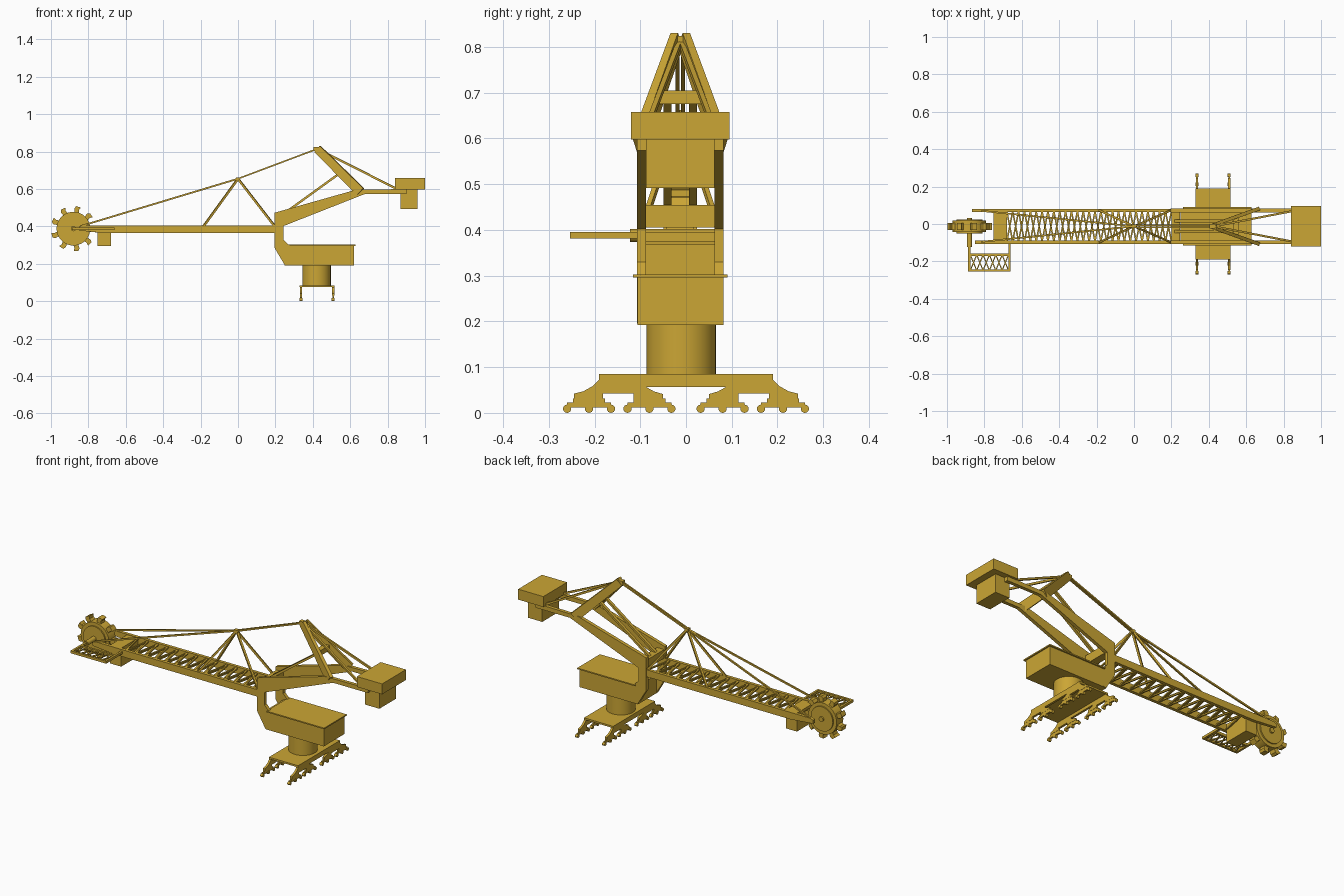
import bpy, bmesh
from math import sin, cos, pi
from mathutils import Vector

if "Cube" in bpy.data.objects:
    bpy.data.objects.remove(bpy.data.objects["Cube"])

CY = -0.0125          # centre line of the upper works
gold = bpy.data.materials.new("ochre_paint")
gold.diffuse_color = (0.60, 0.38, 0.035, 1)
gold.use_nodes = True
gold.node_tree.nodes["Principled BSDF"].inputs["Base Color"].default_value = gold.diffuse_color


def finish(name, bm, smooth=False):
    bmesh.ops.recalc_face_normals(bm, faces=bm.faces)
    me = bpy.data.meshes.new(name)
    bm.to_mesh(me)
    bm.free()
    ob = bpy.data.objects.new(name, me)
    bpy.context.collection.objects.link(ob)
    me.materials.append(gold)
    if smooth:
        bpy.ops.object.select_all(action='DESELECT')
        bpy.context.view_layer.objects.active = ob
        ob.select_set(True)
        bpy.ops.object.shade_smooth_by_angle()
    return ob


def add_prism(bm, pts, lo, hi, axis):
    """Extrude a 2D profile (xz for axis y, yz for axis x)."""
    def at(p, d):
        return (p[0], d, p[1]) if axis == 'y' else (d, p[0], p[1])
    a = [bm.verts.new(at(p, lo)) for p in pts]
    b = [bm.verts.new(at(p, hi)) for p in pts]
    bm.faces.new(a)
    bm.faces.new(b[::-1])
    for i in range(len(pts)):
        j = (i + 1) % len(pts)
        bm.faces.new((a[i], a[j], b[j], b[i]))


def add_box(bm, x0, x1, y0, y1, z0, z1):
    add_prism(bm, [(x0, z0), (x1, z0), (x1, z1), (x0, z1)], y0, y1, 'y')


def add_bar(bm, p, q, w, h=None, w2=None):
    """Square bar from p to q, w across and h deep, optionally tapering."""
    p, q, h = Vector(p), Vector(q), h or w
    d = (q - p).normalized()
    side = d.cross(Vector((0, 0, 1)))
    side = side.normalized() if side.length > 1e-4 else Vector((0, 1, 0))
    up = side.cross(d)
    rings = []
    for c, k in ((p, 1), (q, (w2 or w) / w)):
        rings.append([bm.verts.new(c + side * sx * w * k / 2 + up * sz * h * k / 2)
                      for sx, sz in ((-1, -1), (1, -1), (1, 1), (-1, 1))])
    a, b = rings
    bm.faces.new(a)
    bm.faces.new(b[::-1])
    for i in range(4):
        j = (i + 1) % 4
        bm.faces.new((a[i], a[j], b[j], b[i]))


def circle(cx, cz, r, n):
    return [(cx + r * cos(2 * pi * i / n), cz + r * sin(2 * pi * i / n)) for i in range(n)]


def box(name, *dims):
    bm = bmesh.new()
    add_box(bm, *dims)
    return finish(name, bm)


# undercarriage: deck, arched leg frames, bogies and rail wheels
box("base_deck", 0.33, 0.515, -0.19, 0.19, 0.075, 0.085)
half = [(0.19, 0.083), (0.19, 0.073), (0.205, 0.058), (0.225, 0.047), (0.245, 0.042),
        (0.245, 0.03), (0.182, 0.03), (0.182, 0.042), (0.115, 0.042), (0.115, 0.03),
        (0.05, 0.03), (0.05, 0.041), (0.07, 0.047), (0.088, 0.057)]
legs, bogies, wheels = bmesh.new(), bmesh.new(), bmesh.new()
for x in (0.337, 0.509):
    add_prism(legs, half + [(-y, z) for y, z in half[::-1]], x - 0.006, x + 0.006, 'x')
    for s in (-1, 1):
        for c in (0.08, 0.212):
            y = s * c
            add_box(bogies, x - 0.005, x + 0.005, y - 0.048, y + 0.048, 0.012, 0.023)
            add_box(bogies, x - 0.005, x + 0.005, y - 0.035, y + 0.035, 0.022, 0.031)
            for o in (-0.048, 0, 0.048):
                add_prism(wheels, circle(y + o, 0.009, 0.009, 16), x - 0.008, x + 0.008, 'x')
finish("leg_frames", legs)
finish("bogies", bogies)
finish("rail_wheels", wheels, True)

# slewing column and machine house
bm = bmesh.new()
ring = circle(0, 0, 0.076, 32)
a = [bm.verts.new((0.42 + u, -0.01 + v, 0.08)) for u, v in ring]
top = bmesh.ops.extrude_face_region(bm, geom=[bm.faces.new(a)])
bmesh.ops.translate(bm, vec=(0, 0, 0.115),
                    verts=[g for g in top['geom'] if isinstance(g, bmesh.types.BMVert)])
finish("slewing_column", bm, True)
box("machine_house", 0.248, 0.62, CY - 0.094, CY + 0.094, 0.192, 0.298)
box("house_roof", 0.262, 0.628, CY - 0.103, CY + 0.103, 0.296, 0.303)

# side frames: neck, sloping arm and rear beam in one plate
frame = [(0.195, 0.473), (0.63, 0.596), (0.90, 0.6), (0.90, 0.574), (0.68, 0.574),
         (0.243, 0.402), (0.243, 0.33), (0.275, 0.297), (0.275, 0.195), (0.249, 0.195),
         (0.195, 0.286)]
bm = bmesh.new()
for s in (-1, 1):
    y = CY + s * 0.085
    add_prism(bm, frame, y - 0.01, y + 0.01, 'y')
finish("side_frames", bm)
box("neck_crossbeam", 0.2, 0.245, CY - 0.08, CY + 0.08, 0.405, 0.455)

# counterweight
box("counterweight", 0.84, 1.0, CY - 0.108, CY + 0.108, 0.598, 0.658)
box("counterweight_lower", 0.87, 0.96, CY - 0.075, CY + 0.075, 0.492, 0.6)

# A-frame mast with crossbar and back struts
bm = bmesh.new()
for s in (-1, 1):
    add_bar(bm, (0.655, CY + s * 0.09, 0.585), (0.425, CY + s * 0.008, 0.815), 0.02, 0.052, 0.017)
add_box(bm, 0.405, 0.445, CY - 0.012, CY + 0.012, 0.803, 0.824)
add_bar(bm, (0.545, CY - 0.045, 0.69), (0.545, CY + 0.045, 0.69), 0.03)
for s in (-1, 1):
    add_bar(bm, (0.22, CY + s * 0.028, 0.45), (0.545, CY + s * 0.028, 0.685), 0.017, 0.012)
finish("mast", bm)

# boom beams with zigzag lattice above and below
bm = bmesh.new()
for s, tip in ((-1, -0.85), (1, -0.865)):
    y = CY + s * 0.085
    add_prism(bm, [(tip, 0.378), (tip, 0.398), (tip + 0.02, 0.405), (0.2, 0.405),
                   (0.2, 0.365), (-0.72, 0.365)], y - 0.009, y + 0.009, 'y')
finish("boom_beams", bm)
bm = bmesh.new()
n, x0, x1 = 28, -0.68, 0.2
for i in range(n):
    s = 1 if i % 2 else -1
    xa, xb = x0 + (x1 - x0) * i / n, x0 + (x1 - x0) * (i + 1) / n
    for k, z in ((s, 0.398), (-s, 0.372)):
        add_bar(bm, (xa, CY - k * 0.08, z), (xb, CY + k * 0.08, z), 0.008)
finish("boom_lattice", bm)
box("boom_end_box", -0.75, -0.68, CY - 0.077, CY + 0.077, 0.296, 0.402)

# boom trestle and stays
PEAK, APEX = (0, CY, 0.655), (0.425, CY, 0.815)
bm = bmesh.new()
for s in (-1, 1):
    for x in (-0.185, 0.197):
        add_bar(bm, (x, CY + s * 0.085, 0.40), PEAK, 0.011)
add_box(bm, -0.012, 0.012, CY - 0.01, CY + 0.01, 0.645, 0.662)
finish("boom_trestle", bm)
bm = bmesh.new()
for s in (-1, 1):
    o = Vector((0, s * 0.006, 0))
    add_bar(bm, (-0.84, CY + s * 0.085, 0.402), PEAK, 0.009)
    add_bar(bm, Vector(PEAK) + o, Vector(APEX) + o, 0.008)
    add_bar(bm, APEX, (0.85, CY + s * 0.082, 0.6), 0.011)
finish("stays", bm)

# bucket wheel: drum, hub, buckets
WX, WZ = -0.88, 0.388
bm = bmesh.new()
add_prism(bm, circle(WX, WZ, 0.09, 36), CY - 0.03, CY + 0.03, 'y')
finish("wheel_drum", bm, True)
bm = bmesh.new()
add_prism(bm, circle(WX, WZ, 0.07, 36), CY - 0.037, CY + 0.037, 'y')
finish("wheel_face", bm, True)
bm = bmesh.new()
add_prism(bm, circle(WX, WZ, 0.014, 20), CY - 0.11, CY + 0.045, 'y')
finish("wheel_axle", bm, True)
bm = bmesh.new()
scoop = [(0.08, -0.018), (0.103, -0.014), (0.118, -0.022), (0.121, 0.004),
         (0.108, 0.012), (0.08, 0.008)]
for i in range(9):
    t = 2 * pi * i / 9 + 0.02
    pts = [(WX + r * cos(t) - u * sin(t), WZ + r * sin(t) + u * cos(t)) for r, u in scoop]
    add_prism(bm, pts, CY - 0.019, CY + 0.019, 'y')
finish("buckets", bm)

# side walkway beside the wheel
bm = bmesh.new()
for y in (-0.165, -0.248):
    add_box(bm, -0.885, -0.66, y - 0.006, y + 0.006, 0.381, 0.395)
add_box(bm, -0.887, -0.875, -0.253, -0.08, 0.381, 0.395)
add_box(bm, -0.672, -0.66, -0.253, -0.09, 0.381, 0.395)
for i in range(6):
    xa, xb = -0.875 + 0.034 * i, -0.841 + 0.034 * i
    add_bar(bm, (xa, -0.165, 0.388), (xb, -0.248, 0.388), 0.006)
    add_bar(bm, (xa, -0.248, 0.386), (xb, -0.165, 0.386), 0.006)
finish("walkway", bm)
